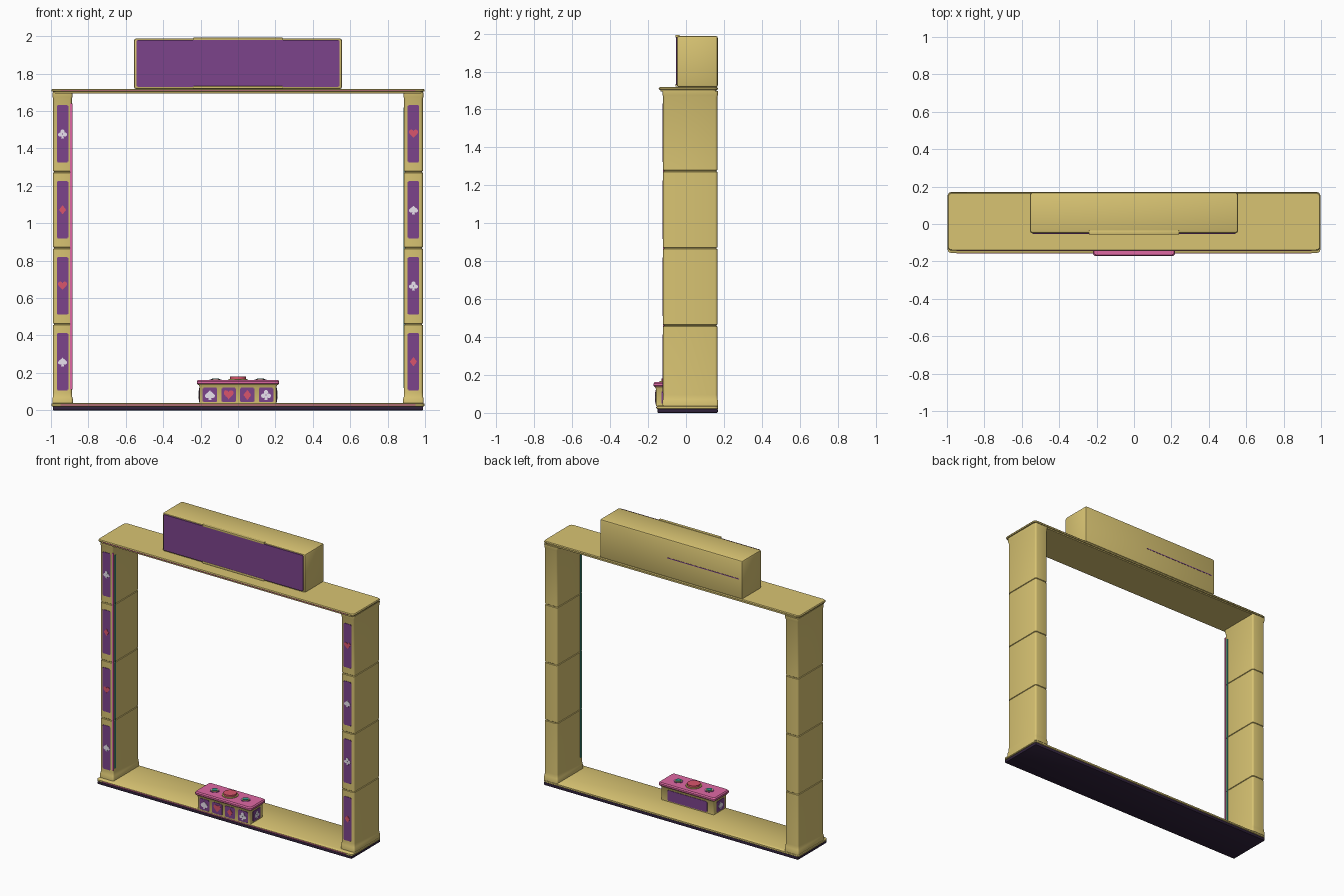
import bpy, bmesh, math
from mathutils import Vector, Matrix

if "Cube" in bpy.data.objects:
    bpy.data.objects.remove(bpy.data.objects["Cube"])


def material(name, r, g, b):
    m = bpy.data.materials.new(name)
    m.diffuse_color = (r, g, b, 1)
    m.use_nodes = True
    m.node_tree.nodes["Principled BSDF"].inputs["Base Color"].default_value = m.diffuse_color
    return m


GOLD = material("gold", 0.69, 0.55, 0.17)
PURPLE = material("purple", 0.20, 0.056, 0.26)
DARK = material("dark", 0.03, 0.016, 0.045)
PINK = material("pink", 0.74, 0.14, 0.37)
RED = material("red", 0.70, 0.09, 0.15)
WHITE = material("white", 0.82, 0.76, 0.86)
TEAL = material("teal", 0.04, 0.34, 0.27)

# facing: (u axis, v axis, outward axis)
FACING = {
    "front": ((1, 0, 0), (0, 0, 1), (0, -1, 0)),
    "back": ((-1, 0, 0), (0, 0, 1), (0, 1, 0)),
    "right": ((0, 1, 0), (0, 0, 1), (1, 0, 0)),
    "left": ((0, -1, 0), (0, 0, 1), (-1, 0, 0)),
    "top": ((1, 0, 0), (0, 1, 0), (0, 0, 1)),
}


def finish(name, bm, mat):
    bmesh.ops.recalc_face_normals(bm, faces=bm.faces)
    me = bpy.data.meshes.new(name)
    bm.to_mesh(me)
    bm.free()
    me.materials.append(mat)
    ob = bpy.data.objects.new(name, me)
    bpy.context.collection.objects.link(ob)
    bpy.context.view_layer.objects.active = ob
    bpy.ops.object.select_all(action="DESELECT")
    ob.select_set(True)
    bpy.ops.object.shade_smooth_by_angle(angle=math.radians(35))
    return ob


def box(name, x, y, z, mat, bevel=0.0):
    bm = bmesh.new()
    size = [b - a for a, b in (x, y, z)]
    mid = [(a + b) / 2 for a, b in (x, y, z)]
    bmesh.ops.create_cube(bm, size=1, matrix=Matrix.Translation(mid) @ Matrix.Diagonal((*size, 1)))
    if bevel:
        bmesh.ops.bevel(bm, geom=bm.edges[:], offset=bevel, segments=2, profile=0.5, affect="EDGES")
    return finish(name, bm, mat)


def loft(name, x, y, profile, mat, radius=0.012):
    """Rounded rectangle stacked through (z, outward offset) levels."""
    bm = bmesh.new()
    rings = []
    for z, off in profile:
        ring = []
        for cx, cy, a0 in ((x[1], y[1], 0), (x[0], y[1], 90), (x[0], y[0], 180), (x[1], y[0], 270)):
            sx, sy = (1 if cx == x[1] else -1), (1 if cy == y[1] else -1)
            for k in range(4):
                a = math.radians(a0 + 30 * k)
                ring.append(bm.verts.new((cx + sx * (off - radius) + radius * math.cos(a),
                                          cy + sy * (off - radius) + radius * math.sin(a), z)))
        rings.append(ring)
    for lo, hi in zip(rings, rings[1:]):
        for i in range(len(lo)):
            j = (i + 1) % len(lo)
            bm.faces.new((lo[i], lo[j], hi[j], hi[i]))
    bm.faces.new(rings[0])
    bm.faces.new(rings[-1])
    return finish(name, bm, mat)


def plate(name, polys, facing, origin, depth, mat):
    """Flat outlines raised outward from a surface point."""
    u, v, n = (Vector(a) for a in FACING[facing])
    bm = bmesh.new()
    for pts in polys:
        base = [bm.verts.new(Vector(origin) + u * a + v * b - n * 0.001) for a, b in pts]
        top = [bm.verts.new(p.co + n * (depth + 0.001)) for p in base]
        bm.faces.new(base)
        bm.faces.new(top)
        for i in range(len(base)):
            j = (i + 1) % len(base)
            bm.faces.new((base[i], base[j], top[j], top[i]))
    return finish(name, bm, mat)


def circle(r, cx=0, cy=0, n=16):
    return [(cx + r * math.cos(2 * math.pi * i / n), cy + r * math.sin(2 * math.pi * i / n)) for i in range(n)]


def notched(w, h, c):
    """Rectangle with small square notches at the corners."""
    w, h = w / 2, h / 2
    return [(w - c, -h), (w - c, c - h), (w, c - h), (w, h - c), (w - c, h - c), (w - c, h),
            (c - w, h), (c - w, h - c), (-w, h - c), (-w, c - h), (c - w, c - h), (c - w, -h)]


def suit(kind, s):
    """Card suit outlines about the origin, size s."""
    heart = []
    for i in range(28):
        t = 2 * math.pi * (i + 0.5) / 28
        heart.append((16 * math.sin(t) ** 3 / 33,
                      (13 * math.cos(t) - 5 * math.cos(2 * t) - 2 * math.cos(3 * t) - math.cos(4 * t) + 2.5) / 31))
    stem = [(-0.16, -0.5), (0.16, -0.5), (0.05, -0.05), (-0.05, -0.05)]
    polys = {
        "heart": [heart],
        "diamond": [[(0, -0.5), (0.38, 0), (0, 0.5), (-0.38, 0)]],
        "spade": [[(a, 0.08 - b * 0.84) for a, b in heart], stem],
        "club": [circle(0.22, 0, 0.26), circle(0.22, -0.26, -0.08), circle(0.22, 0.26, -0.08), stem],
    }[kind]
    return [[(a * s, b * s) for a, b in p] for p in polys]


def suit_colour(kind):
    return RED if kind in ("heart", "diamond") else WHITE


# base
box("base_underside", (-0.99, 0.99), (-0.15, 0.168), (0, 0.022), DARK, 0.005)
loft("base_plate", (-0.997, 0.997), (-0.155, 0.17),
     [(0.020, -0.004), (0.024, 0), (0.034, 0), (0.038, -0.005)], GOLD, 0.02)
box("base_front_trim", (-0.95, 0.95), (-0.158, -0.15), (0.025, 0.031), PINK)

# side columns with divided panels
ORDER = {-1: ("spade", "heart", "diamond", "club"), 1: ("diamond", "club", "spade", "heart")}
PANEL_Z = (0.26, 0.665, 1.072, 1.478)
profile = [(0.036, 0.005), (0.062, 0.005), (0.070, 0.002), (0.095, 0)]
for z in (0.46, 0.868, 1.275):
    profile += [(z - 0.005, 0), (z - 0.002, -0.004), (z + 0.002, -0.004), (z + 0.005, 0)]
profile += [(1.665, 0), (1.675, 0.003), (1.698, 0.004)]
for s, side in ((-1, "left"), (1, "right")):
    xs = sorted((s * 0.888, s * 0.988))
    loft(side + "_column", xs, (-0.12, 0.165), profile, GOLD)
    for k, z in enumerate(PANEL_Z):
        kind = ORDER[s][k]
        plate(f"{side}_panel_{k}", [notched(0.062, 0.308, 0.005)], "front", (s * 0.938, -0.12, z), 0.003, PURPLE)
        plate(f"{side}_{kind}", suit(kind, 0.05), "front", (s * 0.938, -0.123, z), 0.002, suit_colour(kind))
    # light strip on the inner face
    box(side + "_light_strip", sorted((s * 0.885, s * 0.890)), (-0.104, -0.092), (0.12, 1.62), TEAL)
box("left_pink_edge", (-0.897, -0.886), (-0.122, -0.112), (0.11, 1.64), PINK)

# top beam
loft("top_beam", (-0.997, 0.997), (-0.142, 0.168),
     [(1.695, -0.008), (1.703, -0.008), (1.704, -0.001), (1.712, 0), (1.718, -0.004)], GOLD, 0.02)
box("beam_front_trim", (-0.95, 0.95), (-0.144, -0.138), (1.707, 1.711), PINK)

# sign box
box("sign_box", (-0.556, 0.556), (-0.048, 0.168), (1.717, 1.988), GOLD, 0.012)
plate("sign_face", [notched(1.085, 0.252, 0.004)], "front", (0, -0.048, 1.855), 0.006, PURPLE)
for z in (1.725, 1.984):
    box("sign_lip", (-0.24, 0.24), (-0.056, -0.035), (z - 0.005, z + 0.008), GOLD, 0.002)
box("sign_back_strip", (-0.53, 0.03), (0.16, 0.1695), (1.853, 1.859), PURPLE)

# control deck
DY = (-0.158, -0.016)
loft("deck_body", (-0.205, 0.205), DY, [(0.036, 0), (0.125, 0), (0.132, 0.004), (0.14, 0.006)], GOLD, 0.008)
loft("deck_top", (-0.22, 0.22), (-0.171, -0.002),
     [(0.139, -0.005), (0.144, 0), (0.155, 0), (0.163, -0.006)], PINK, 0.014)
loft("deck_rim", (-0.217, 0.217), (-0.168, -0.005), [(0.134, -0.006), (0.140, 0)], GOLD, 0.012)
for k, kind in enumerate(("spade", "heart", "diamond", "club")):
    x = -0.15 + 0.1 * k
    plate(f"deck_panel_{k}", [notched(0.078, 0.078, 0.005)], "front", (x, DY[0], 0.082), 0.003, PURPLE)
    plate("deck_" + kind, suit(kind, 0.055), "front", (x, DY[0] - 0.003, 0.082), 0.002, suit_colour(kind))
for s, side, kind in ((-1, "left", "spade"), (1, "right", "club")):
    plate(f"deck_{side}_panel", [notched(0.085, 0.074, 0.005)], side, (s * 0.205, -0.087, 0.082), 0.003, PURPLE)
    plate(f"deck_{side}_suit", suit(kind, 0.05), side, (s * 0.208, -0.087, 0.082), 0.002, suit_colour(kind))
plate("deck_back_panel", [notched(0.31, 0.074, 0.005)], "back", (0, DY[1], 0.082), 0.003, PURPLE)

# deck buttons
plate("button_ring", [circle(0.052, n=24)], "top", (0, -0.087, 0.163), 0.005, GOLD)
plate("main_button", [circle(0.043, n=24)], "top", (0, -0.087, 0.168), 0.013, RED)
for s, side in ((-1, "left"), (1, "right")):
    c = (s * 0.12, -0.087)
    plate(side + "_button_plate", [circle(0.032)], "top", (*c, 0.163), 0.002, PURPLE)
    plate(side + "_button_collar", [circle(0.025)], "top", (*c, 0.165), 0.002, GOLD)
    plate(side + "_button", [circle(0.019)], "top", (*c, 0.167), 0.004, TEAL)
